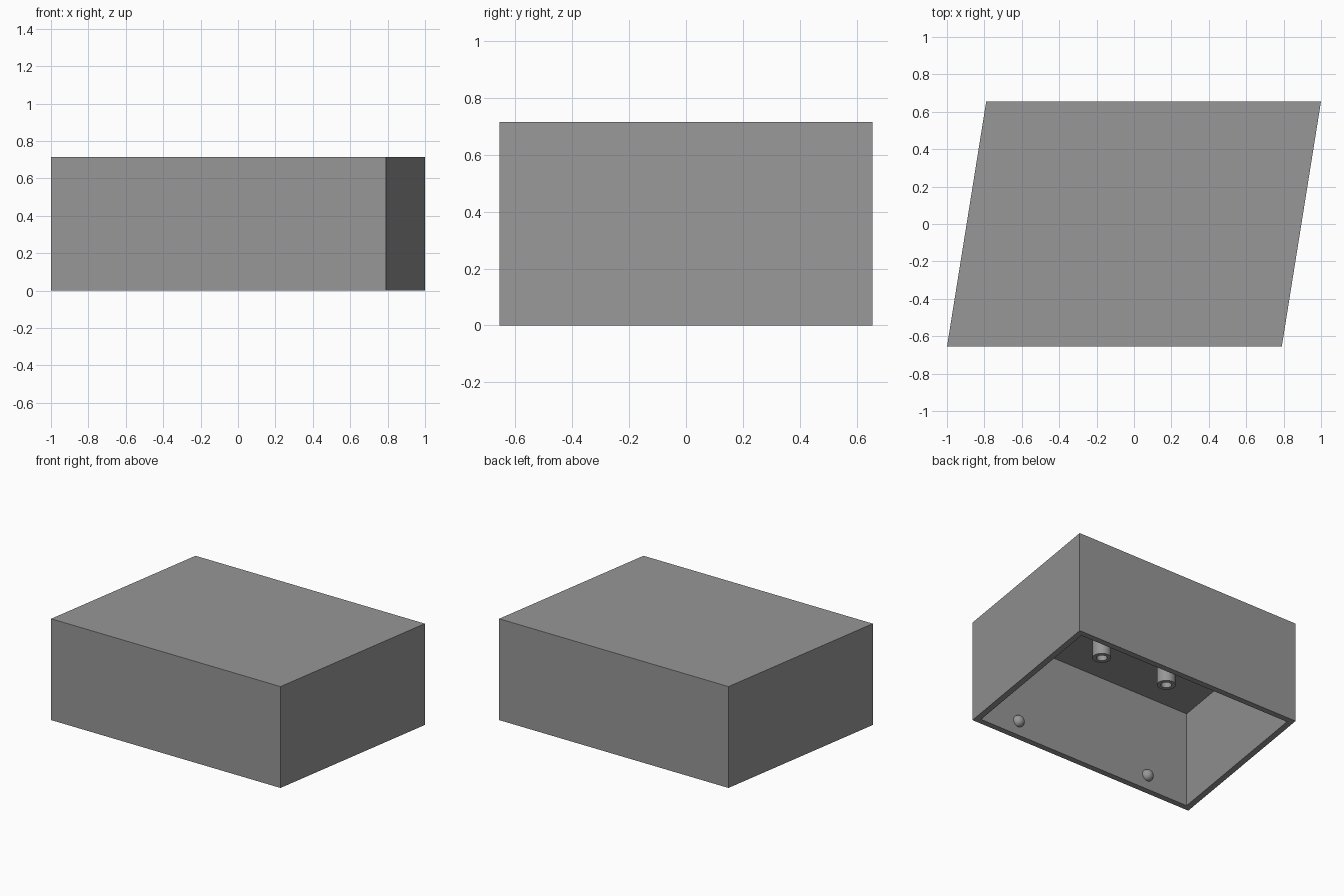
import bpy, bmesh, math
from mathutils import Matrix, Vector

if "Cube" in bpy.data.objects:
    bpy.data.objects.remove(bpy.data.objects["Cube"])

HALF_Y, HALF_X, SKEW = 0.655, 0.895, 0.16   # skewed plan of the case
HEIGHT, WALL = 0.715, 0.042
CEILING = HEIGHT - WALL
BOSS_END = 0.36

grey = bpy.data.materials.new("grey plastic")
grey.diffuse_color = (0.31, 0.31, 0.31, 1)
grey.use_nodes = True
grey.node_tree.nodes["Principled BSDF"].inputs["Base Color"].default_value = grey.diffuse_color


def add_object(name, bm, smooth=False):
    bmesh.ops.recalc_face_normals(bm, faces=bm.faces)
    mesh = bpy.data.meshes.new(name)
    bm.to_mesh(mesh)
    bm.free()
    mesh.materials.append(grey)
    obj = bpy.data.objects.new(name, mesh)
    bpy.context.collection.objects.link(obj)
    if smooth:
        bpy.ops.object.select_all(action='DESELECT')
        obj.select_set(True)
        bpy.context.view_layer.objects.active = obj
        bpy.ops.object.shade_smooth_by_angle(angle=math.radians(35))
    return obj


def plan(bm, inset, z):
    """Parallelogram ring with every side moved inward by the same distance."""
    hy = HALF_Y - inset
    hx = HALF_X - inset * math.hypot(1, SKEW)
    return [bm.verts.new((sx * hx + SKEW * sy * hy, sy * hy, z))
            for sx, sy in ((-1, -1), (1, -1), (1, 1), (-1, 1))]


def bridge(bm, a, b):
    n = len(a)
    for i in range(n):
        j = (i + 1) % n
        bm.faces.new((a[i], a[j], b[j], b[i]))


# Open-bottomed case: roof, outer walls, rim, inner walls, ceiling
bm = bmesh.new()
rings = [plan(bm, 0, HEIGHT), plan(bm, 0, 0), plan(bm, WALL, 0), plan(bm, WALL, CEILING)]
for a, b in zip(rings, rings[1:]):
    bridge(bm, a, b)
bm.faces.new(rings[0])
bm.faces.new(rings[-1])
add_object("case_shell", bm)


# Hollow screw bosses hanging from the ceiling
def screw_boss(name, x, y, outer=0.06, inner=0.034, sides=32):
    bm = bmesh.new()
    loops = []
    for r, z in ((outer, CEILING), (outer, BOSS_END), (inner, BOSS_END), (inner, CEILING)):
        loops.append([bm.verts.new((x + r * math.cos(2 * math.pi * i / sides),
                                    y + r * math.sin(2 * math.pi * i / sides), z))
                      for i in range(sides)])
    for a, b in zip(loops, loops[1:] + loops[:1]):
        bridge(bm, a, b)
    add_object(name, bm, True)


# Half-round snap bumps on the inside of the long walls
def snap_bump(name, x, side, z=0.10, radius=0.04):
    y = side * (HALF_Y - WALL)
    bm = bmesh.new()
    bmesh.ops.create_uvsphere(bm, u_segments=24, v_segments=16, radius=radius,
                              matrix=Matrix.Translation((x, y, z)))
    bmesh.ops.bisect_plane(bm, geom=bm.verts[:] + bm.edges[:] + bm.faces[:],
                           plane_co=Vector((x, y, z)), plane_no=Vector((0, side, 0)),
                           clear_outer=True)
    add_object(name, bm, True)


for label, s in (("left", -1), ("right", 1)):
    screw_boss(f"screw_boss_{label}", s * 0.267, 0)
    for wall, side in (("front", -1), ("back", 1)):
        snap_bump(f"snap_bump_{wall}_{label}", side * 0.09 + s * 0.535, side)
